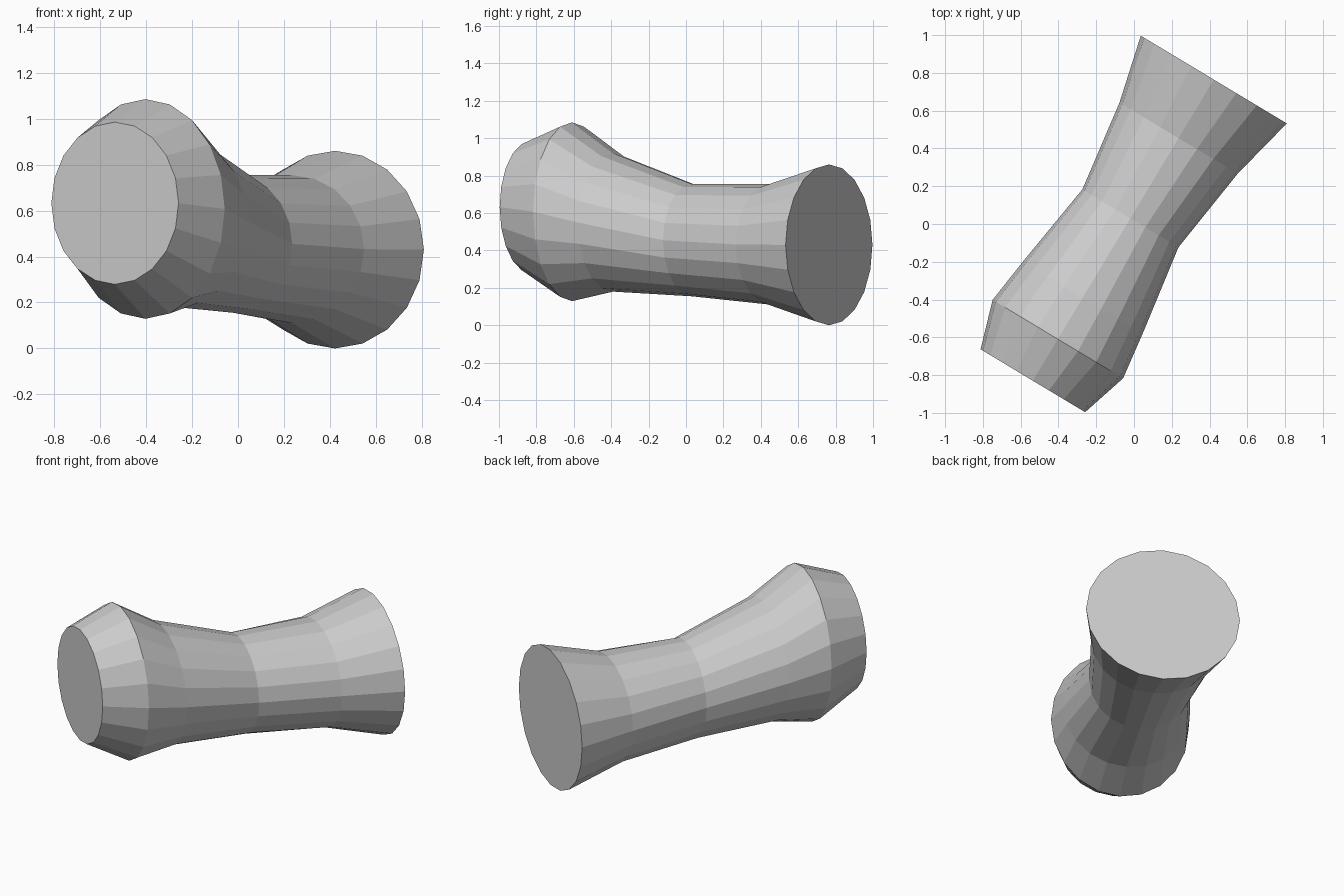
import bpy
import bmesh
from math import sin, cos, pi, radians
from mathutils import Matrix, Vector

cube = bpy.data.objects.get("Cube")
if cube:
    bpy.data.objects.remove(cube, do_unlink=True)

SIDES = 20
AXIS = Matrix.Translation((-0.037, 0, 0)) @ Matrix.Rotation(radians(-31), 4, "Z")

# Cross-sections along the axis: position, centre height, half width, half height
SECTIONS = [
    (-0.968, 0.632, 0.323, 0.353),
    (-0.711, 0.607, 0.403, 0.478),
    (-0.455, 0.550, 0.370, 0.370),
    (0.035, 0.455, 0.297, 0.300),
    (0.530, 0.432, 0.365, 0.322),
    (0.892, 0.430, 0.451, 0.430),
]


def add_ring(bm, along, height, half_w, half_h):
    angles = [2 * pi * i / SIDES for i in range(SIDES)]
    return [bm.verts.new(AXIS @ Vector((half_w * sin(a), along, height + half_h * cos(a))))
            for a in angles]


# Plain grey finish
grey = bpy.data.materials.new("plain_grey")
grey.use_nodes = True
colour = (0.6, 0.6, 0.6, 1)
grey.diffuse_color = colour
grey.node_tree.nodes["Principled BSDF"].inputs["Base Color"].default_value = colour

# Waisted body: loft the oval rings, then close both ends
bm = bmesh.new()
rings = [add_ring(bm, *section) for section in SECTIONS]
for a, b in zip(rings, rings[1:]):
    for i in range(SIDES):
        j = (i + 1) % SIDES
        bm.faces.new((a[i], a[j], b[j], b[i]))
bm.faces.new(rings[0])
bm.faces.new(rings[-1])
bmesh.ops.recalc_face_normals(bm, faces=bm.faces)

mesh = bpy.data.meshes.new("waisted_body")
bm.to_mesh(mesh)
bm.free()
mesh.materials.append(grey)
bpy.context.collection.objects.link(bpy.data.objects.new("waisted_body", mesh))
